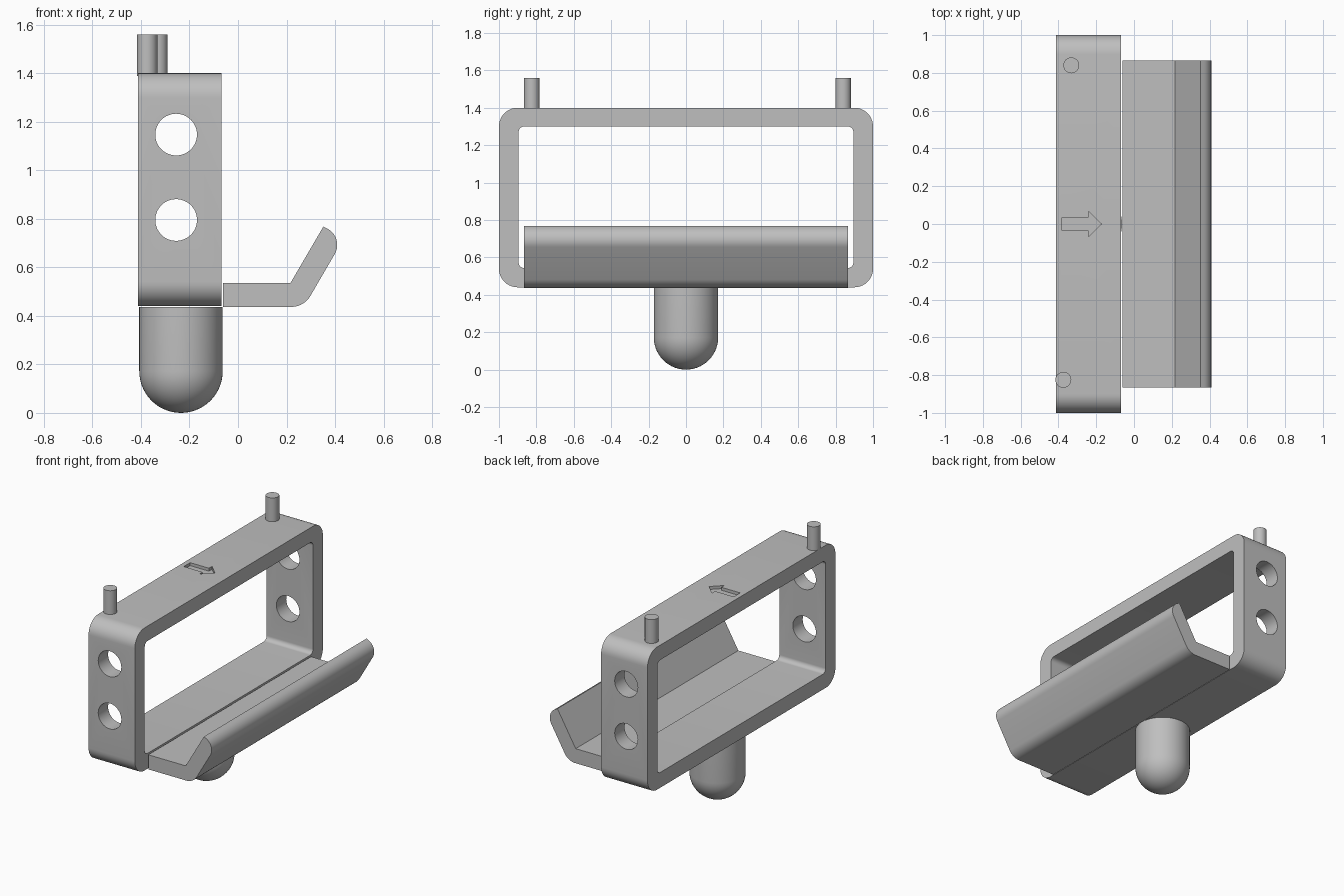
import bpy, bmesh, math
from mathutils import Vector

if "Cube" in bpy.data.objects:
    bpy.data.objects.remove(bpy.data.objects["Cube"])

grey = bpy.data.materials.new("grey")
grey.diffuse_color = (0.52, 0.52, 0.52, 1)
grey.use_nodes = True
grey.node_tree.nodes["Principled BSDF"].inputs["Base Color"].default_value = grey.diffuse_color


def rounded(corners, steps=10):
    """Round the corners (a, b, radius) of a 2D outline."""
    out = []
    n = len(corners)
    for i, (a, b, r) in enumerate(corners):
        p = Vector((a, b))
        if r == 0:
            out.append(p)
            continue
        u = (Vector(corners[i - 1][:2]) - p).normalized()
        v = (Vector(corners[(i + 1) % n][:2]) - p).normalized()
        half = u.angle(v) / 2
        centre = p + (u + v).normalized() * (r / math.sin(half))
        start = p + u * (r / math.tan(half)) - centre
        end = p + v * (r / math.tan(half)) - centre
        sweep = math.atan2(start.x * end.y - start.y * end.x, start.dot(end))
        for k in range(steps + 1):
            t = sweep * k / steps
            c, s = math.cos(t), math.sin(t)
            out.append(centre + Vector((start.x * c - start.y * s, start.x * s + start.y * c)))
    return out


def prism(name, outline, axis, lo, hi):
    """Extrude a 2D outline along the given axis from lo to hi."""
    def place(p, d):
        return {"x": (d, p[0], p[1]), "y": (p[0], d, p[1]), "z": (p[0], p[1], d)}[axis]
    bm = bmesh.new()
    base = bm.faces.new([bm.verts.new(place(p, lo)) for p in outline])
    ext = bmesh.ops.extrude_face_region(bm, geom=[base])
    move = Vector(place((0, 0), hi - lo))
    bmesh.ops.translate(bm, vec=move, verts=[g for g in ext["geom"] if isinstance(g, bmesh.types.BMVert)])
    bmesh.ops.recalc_face_normals(bm, faces=bm.faces)
    mesh = bpy.data.meshes.new(name)
    bm.to_mesh(mesh)
    bm.free()
    ob = bpy.data.objects.new(name, mesh)
    bpy.context.collection.objects.link(ob)
    mesh.materials.append(grey)
    return ob


def circle(a, b, r, n=48):
    return [(a + r * math.cos(2 * math.pi * k / n), b + r * math.sin(2 * math.pi * k / n)) for k in range(n)]


def box_outline(a, lo, hi, r):
    return rounded([(-a, lo, r), (a, lo, r), (a, hi, r), (-a, hi, r)])


def activate(ob):
    bpy.ops.object.select_all(action="DESELECT")
    ob.select_set(True)
    bpy.context.view_layer.objects.active = ob


def smooth(ob):
    activate(ob)
    bpy.ops.object.shade_smooth_by_angle(angle=math.radians(30))


# Upright rectangular frame with an open middle
frame = prism("frame", box_outline(1.0, 0.44, 1.40, 0.10), "x", -0.413, -0.068)
cutters = [prism("opening_cutter", box_outline(0.895, 0.543, 1.30, 0.03), "x", -0.6, 0.1)]
# Two round holes through both end walls
for z in (0.795, 1.147):
    cutters.append(prism("hole_cutter", circle(-0.255, z, 0.086), "y", -1.2, 1.2))
# Engraved arrow on the top
arrow = [(-0.38, -0.034), (-0.24, -0.034), (-0.24, -0.067), (-0.172, 0),
         (-0.24, 0.067), (-0.24, 0.034), (-0.38, 0.034)]
cutters.append(prism("arrow_cutter", arrow, "z", 1.38, 1.5))
for cutter in cutters:
    mod = frame.modifiers.new("cut", "BOOLEAN")
    mod.operation, mod.solver, mod.object = "DIFFERENCE", "EXACT", cutter
    activate(frame)
    bpy.ops.object.modifier_apply(modifier=mod.name)
    bpy.data.objects.remove(cutter)
smooth(frame)

# Bent tray along the right side
tray = prism("tray", rounded([(-0.062, 0.437, 0), (0.272, 0.437, 0.09), (0.438, 0.722, 0.075),
                              (0.352, 0.768, 0), (0.216, 0.535, 0), (-0.062, 0.535, 0)]),
             "y", -0.865, 0.865)
smooth(tray)

# Pins on the top bar
for name, x, y in (("back_pin", -0.332, 0.84), ("front_pin", -0.374, -0.825)):
    smooth(prism(name, circle(x, y, 0.042, 32), "z", 1.388, 1.56))

# Round-ended post: half profile spun about its axis
r, top = 0.172, 0.442
bm = bmesh.new()
profile = [(r * math.sin(t), r + 0.005 - r * math.cos(t)) for t in [math.pi / 2 * k / 14 for k in range(15)]]
profile += [(r, top), (0, top)]
verts = [bm.verts.new((x, 0, z)) for x, z in profile]
edges = [bm.edges.new(pair) for pair in zip(verts, verts[1:])]
bmesh.ops.spin(bm, geom=verts + edges, cent=(0, 0, 0), axis=(0, 0, 1), angle=2 * math.pi, steps=56)
bmesh.ops.remove_doubles(bm, verts=bm.verts, dist=0.0005)
bmesh.ops.recalc_face_normals(bm, faces=bm.faces)
bmesh.ops.translate(bm, vec=(-0.235, 0, -0.005), verts=bm.verts)
mesh = bpy.data.meshes.new("post")
bm.to_mesh(mesh)
bm.free()
mesh.materials.append(grey)
post = bpy.data.objects.new("post", mesh)
bpy.context.collection.objects.link(post)
smooth(post)
